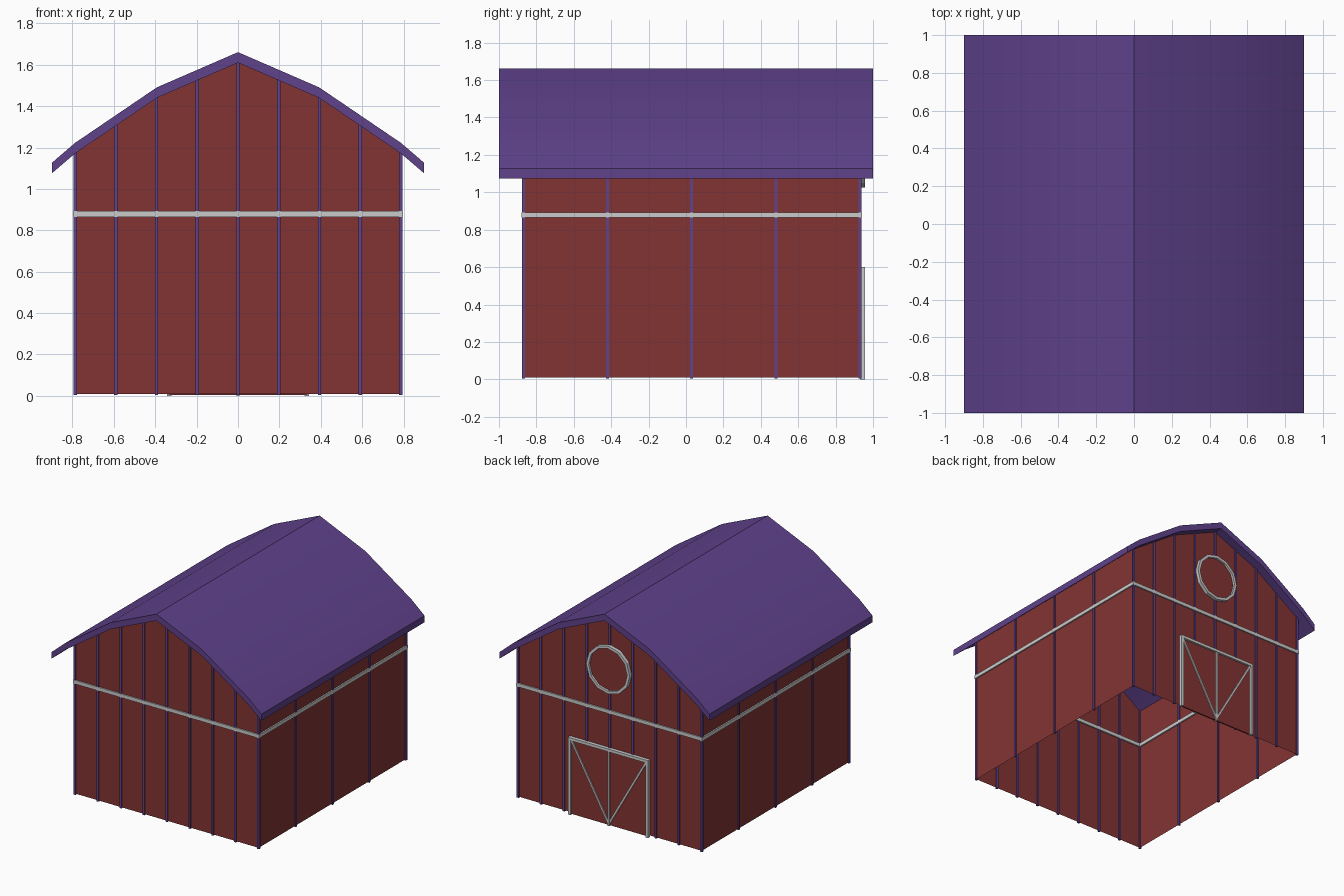
import bpy, bmesh
from math import cos, sin, pi, atan2, hypot
from mathutils import Matrix, Vector

if "Cube" in bpy.data.objects:
    bpy.data.objects.remove(bpy.data.objects["Cube"])


def material(name, color):
    m = bpy.data.materials.new(name)
    m.diffuse_color = (*color, 1)
    m.use_nodes = True
    m.node_tree.nodes["Principled BSDF"].inputs["Base Color"].default_value = m.diffuse_color
    return m


RED = material("barn_red", (0.23, 0.034, 0.034))
PURPLE = material("purple", (0.115, 0.054, 0.26))

WX, Y0, Y1, ZB = 0.787, -0.87, 0.93, 0.01     # wall half width, front, back, base
UNDER = [(0, 1.61), (0.392, 1.44), (0.787, 1.172), (0.9, 1.075)]  # underside of roof


def finish(name, bm, mat=None, recalc=True):
    if recalc:
        bmesh.ops.recalc_face_normals(bm, faces=bm.faces)
    me = bpy.data.meshes.new(name)
    bm.to_mesh(me)
    bm.free()
    ob = bpy.data.objects.new(name, me)
    bpy.context.collection.objects.link(ob)
    if mat:
        me.materials.append(mat)
    return ob


def add_box(bm, lo, hi):
    lo, hi = Vector(lo), Vector(hi)
    m = Matrix.Translation((lo + hi) / 2) @ Matrix.Diagonal((*(hi - lo), 1))
    bmesh.ops.create_cube(bm, size=1, matrix=m)


def add_bar(bm, a, b, width, y0, y1):
    # straight bar between two (x, z) points on the back wall
    dx, dz = b[0] - a[0], b[1] - a[1]
    m = (Matrix.Translation(((a[0] + b[0]) / 2, (y0 + y1) / 2, (a[1] + b[1]) / 2))
         @ Matrix.Rotation(-atan2(dz, dx), 4, 'Y')
         @ Matrix.Diagonal((hypot(dx, dz), y1 - y0, width, 1)))
    bmesh.ops.create_cube(bm, size=1, matrix=m)


def roof_z(x):
    x = abs(x)
    for (xa, za), (xb, zb) in zip(UNDER, UNDER[1:]):
        if x <= xb:
            return za + (zb - za) * (x - xa) / (xb - xa)
    return UNDER[-1][1]


def mirrored(points):
    return [(-x, z) for x, z in reversed(points[1:])] + points


# Roof: bent shell extruded along y
bm = bmesh.new()
profile = mirrored(UNDER)
outline = [(x, z + 0.051) for x, z in profile] + profile[::-1]
f = bm.faces.new([bm.verts.new((x, -1, z)) for x, z in outline])
ext = bmesh.ops.extrude_face_region(bm, geom=[f], use_keep_orig=True)
bmesh.ops.translate(bm, vec=(0, 2, 0),
                    verts=[v for v in ext["geom"] if isinstance(v, bmesh.types.BMVert)])
roof = finish("roof", bm, PURPLE)
bpy.context.view_layer.objects.active = roof
roof.select_set(True)
bpy.ops.object.shade_smooth_by_angle(angle=pi / 6)

# Walls: single sheets, open underneath
bm = bmesh.new()
gable = mirrored(UNDER[:3])
for y, flip in ((Y0, 1), (Y1, -1)):
    pts = [(-WX, ZB)] + gable + [(WX, ZB)]
    bm.faces.new([bm.verts.new((x, y, z)) for x, z in pts[::-flip]])
for s in (-1, 1):
    pts = [(Y0, ZB), (Y1, ZB), (Y1, 1.172), (Y0, 1.172)]
    bm.faces.new([bm.verts.new((s * WX, y, z)) for y, z in pts[::s]])
finish("walls", bm, RED, recalc=False)

# Battens: upright strips straddling the wall sheets
bm = bmesh.new()
h = 0.008
for y in (Y0, Y1):
    for i in range(-4, 5):
        x = i * WX / 4
        add_box(bm, (x - h, y - h, 0.004), (x + h, y + h, roof_z(x) + 0.005))
for x in (-WX, WX):
    for i in range(1, 4):
        y = Y0 + i * (Y1 - Y0) / 4
        add_box(bm, (x - h, y - h, 0.004), (x + h, y + h, 1.18))
finish("wall_battens", bm, PURPLE)

# Belt rail around all four walls
bm = bmesh.new()
t, za, zb = 0.0105, 0.865, 0.893
for y in (Y0, Y1):
    add_box(bm, (-WX - t, y - t, za), (WX + t, y + t, zb))
for x in (-WX, WX):
    add_box(bm, (x - t, Y0 + t, za), (x + t, Y1 - t, zb))
finish("belt_rail", bm)

# Barn door on the back wall
bm = bmesh.new()
add_box(bm, (-0.335, Y1, 0.004), (0.335, Y1 + 0.011, 0.59))
finish("door_panel", bm, RED)

bm = bmesh.new()
for s in (-1, 1):
    add_bar(bm, (s * 0.333, 0), (s * 0.333, 0.6), 0.022, Y1, 0.957)
    add_bar(bm, (s * 0.325, 0.585), (0, 0.015), 0.015, Y1, 0.95)
add_bar(bm, (-0.322, 0.589), (0.322, 0.589), 0.022, Y1, 0.957)
add_bar(bm, (0, 0), (0, 0.58), 0.015, Y1, 0.952)
finish("door_frame", bm)

# Round window frame above the door
bm = bmesh.new()
n = 12
rings = [[bm.verts.new((r * cos(2 * pi * i / n), y, 1.212 + r * sin(2 * pi * i / n)))
          for i in range(n)]
         for r, y in ((0.187, Y1), (0.187, 0.957), (0.165, 0.957), (0.165, Y1))]
for k in range(4):
    a, b = rings[k], rings[(k + 1) % 4]
    for i in range(n):
        j = (i + 1) % n
        bm.faces.new((a[i], a[j], b[j], b[i]))
finish("window_ring", bm)

# Red disc inside the ring covers the batten
bm = bmesh.new()
bmesh.ops.create_circle(bm, cap_ends=True, segments=n, radius=0.17,
                        matrix=Matrix.Translation((0, Y1 + 0.0105, 1.212))
                        @ Matrix.Rotation(-pi / 2, 4, 'X'))
finish("window_panel", bm, RED, recalc=False)
